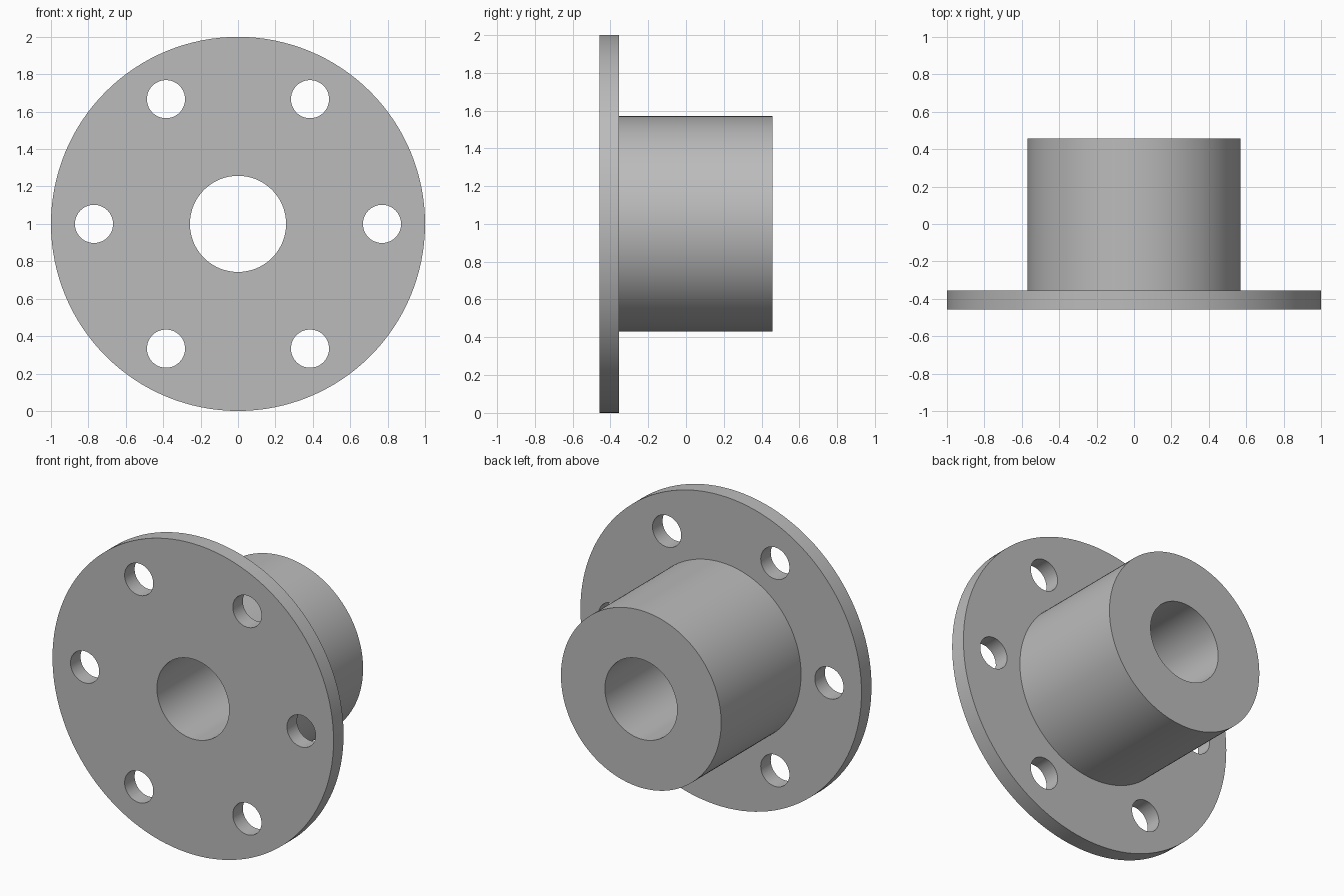
import bpy, bmesh, math
from mathutils import Matrix, Vector

default = bpy.data.objects.get("Cube")
if default:
    bpy.data.objects.remove(default, do_unlink=True)

# Dimensions
CENTRE_Z = 1.0
FRONT, STEP, BACK = -0.457, -0.355, 0.457
FLANGE_R, HUB_R, BORE_R = 1.0, 0.57, 0.257
BOLT_CIRCLE, BOLT_R, BOLTS = 0.77, 0.102, 6
SEGMENTS = 128

grey = bpy.data.materials.new("plain grey")
grey.use_nodes = True
colour = (0.5, 0.5, 0.5, 1)
grey.diffuse_color = colour
grey.node_tree.nodes["Principled BSDF"].inputs["Base Color"].default_value = colour


def make_object(name, bm):
    bmesh.ops.recalc_face_normals(bm, faces=bm.faces)
    mesh = bpy.data.meshes.new(name)
    bm.to_mesh(mesh)
    bm.free()
    mesh.materials.append(grey)
    obj = bpy.data.objects.new(name, mesh)
    bpy.context.collection.objects.link(obj)
    return obj


def lathe(name, profile):
    """Spin a closed (radius, y) profile around the y axis."""
    bm = bmesh.new()
    rings = []
    for i in range(SEGMENTS):
        a = math.tau * i / SEGMENTS
        rings.append([bm.verts.new((r * math.cos(a), y, CENTRE_Z + r * math.sin(a)))
                      for r, y in profile])
    n = len(profile)
    for i, ring in enumerate(rings):
        after = rings[(i + 1) % SEGMENTS]
        for j in range(n):
            k = (j + 1) % n
            bm.faces.new((ring[j], after[j], after[k], ring[k]))
    return make_object(name, bm)


# Flange and hub turned as one piece, with the through bore
body = lathe("flanged_hub", [(BORE_R, FRONT), (FLANGE_R, FRONT), (FLANGE_R, STEP),
                             (HUB_R, STEP), (HUB_R, BACK), (BORE_R, BACK)])

# Bolt hole cutters
bm = bmesh.new()
for i in range(BOLTS):
    a = math.tau * i / BOLTS
    spot = Vector((math.cos(a) * BOLT_CIRCLE, (FRONT + STEP) / 2,
                   CENTRE_Z + math.sin(a) * BOLT_CIRCLE))
    bmesh.ops.create_cone(bm, cap_ends=True, segments=48, radius1=BOLT_R, radius2=BOLT_R,
                          depth=0.3,
                          matrix=Matrix.Translation(spot) @ Matrix.Rotation(math.pi / 2, 4, 'X'))
cutter = make_object("bolt_hole_cutter", bm)
cutter.hide_render = True

# Drill the holes, then discard the cutter
cut = body.modifiers.new("bolt_holes", 'BOOLEAN')
cut.operation = 'DIFFERENCE'
cut.solver = 'EXACT'
cut.object = cutter
bpy.ops.object.select_all(action='DESELECT')
body.select_set(True)
bpy.context.view_layer.objects.active = body
bpy.ops.object.modifier_apply(modifier=cut.name)
bpy.data.objects.remove(cutter, do_unlink=True)

# Smooth curved walls with crisp rims
bpy.ops.object.shade_smooth_by_angle(angle=math.radians(30))
